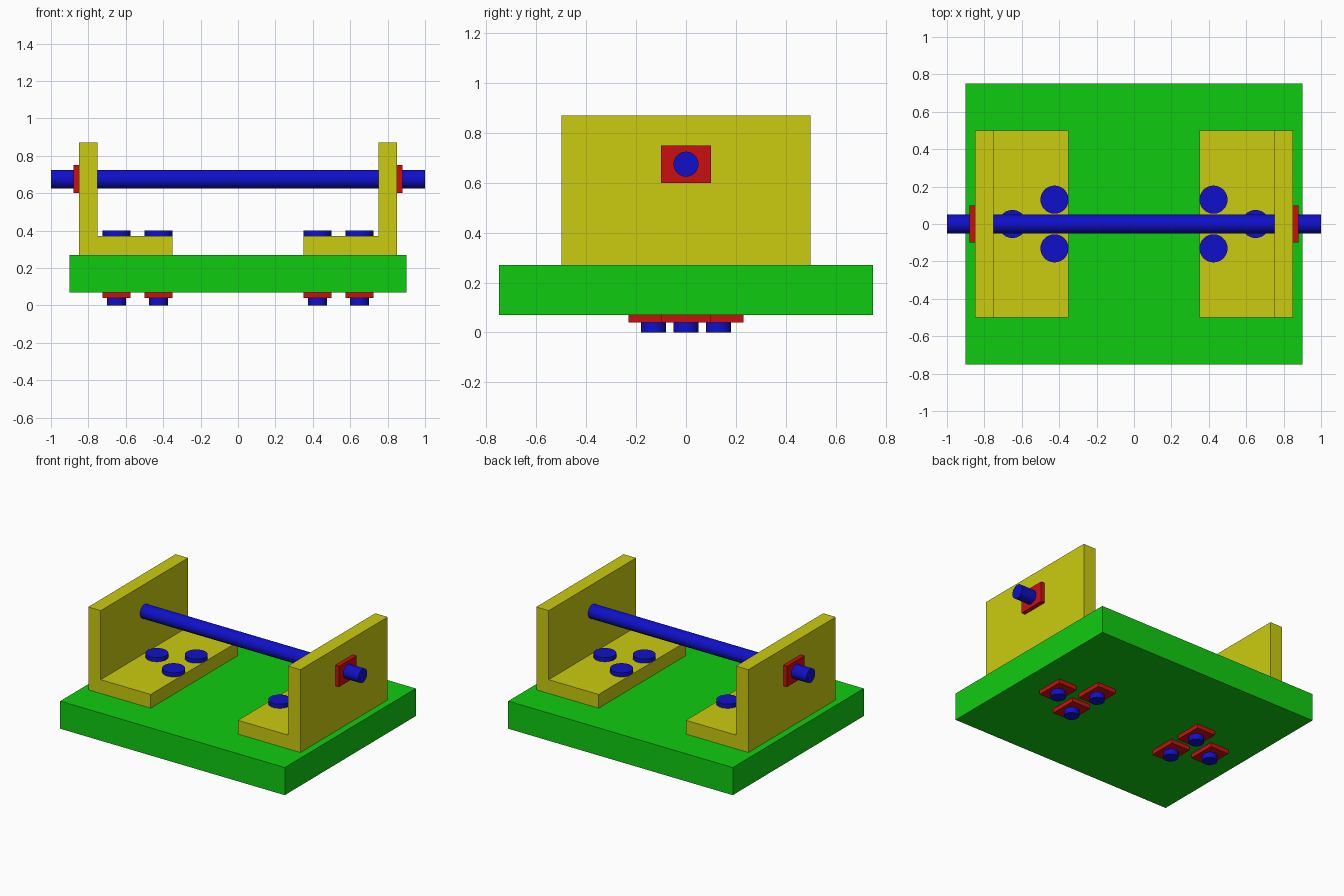
import bpy
import bmesh
import math

default = bpy.data.objects.get("Cube")
if default:
    bpy.data.objects.remove(default, do_unlink=True)


def material(name, rgb):
    mat = bpy.data.materials.new(name)
    mat.use_nodes = True
    mat.diffuse_color = (*rgb, 1)
    mat.node_tree.nodes["Principled BSDF"].inputs["Base Color"].default_value = (*rgb, 1)
    return mat


GREEN = material("green", (0.005, 0.6, 0.005))
YELLOW = material("yellow", (0.6, 0.6, 0.005))
RED = material("red", (0.6, 0.005, 0.005))
BLUE = material("blue", (0.005, 0.005, 0.6))


def box(name, mat, size, center):
    bpy.ops.mesh.primitive_cube_add(size=1, location=center)
    obj = bpy.context.object
    obj.name = name
    obj.scale = size
    bpy.ops.object.transform_apply(location=False, rotation=False, scale=True)
    obj.data.materials.append(mat)
    return obj


def cylinder(name, mat, radius, length, center, along_x=False):
    bpy.ops.mesh.primitive_cylinder_add(
        vertices=48, radius=radius, depth=length, location=center,
        rotation=(0, math.pi / 2 if along_x else 0, 0))
    obj = bpy.context.object
    obj.name = name
    obj.data.materials.append(mat)
    bpy.ops.object.shade_smooth_by_angle(angle=math.radians(30))
    return obj


def bracket(name, side):
    # L-shaped profile extruded along y
    profile = [(0.35, 0.27), (0.85, 0.27), (0.85, 0.87),
               (0.75, 0.87), (0.75, 0.37), (0.35, 0.37)]
    bm = bmesh.new()
    face = bm.faces.new([bm.verts.new((side * x, -0.5, z)) for x, z in profile])
    ext = bmesh.ops.extrude_face_region(bm, geom=[face])
    verts = [v for v in ext["geom"] if isinstance(v, bmesh.types.BMVert)]
    bmesh.ops.translate(bm, verts=verts, vec=(0, 1, 0))
    bmesh.ops.recalc_face_normals(bm, faces=bm.faces)
    mesh = bpy.data.meshes.new(name)
    bm.to_mesh(mesh)
    bm.free()
    mesh.materials.append(YELLOW)
    bpy.context.collection.objects.link(bpy.data.objects.new(name, mesh))


# Base plate and rod
box("base_plate", GREEN, (1.8, 1.5, 0.2), (0, 0, 0.17))
cylinder("rod", BLUE, 0.05, 2, (0, 0, 0.675), along_x=True)

# Brackets, rod nuts and three bolts on each side
for label, side in (("left", 1), ("right", -1)):
    bracket(label + "_bracket", side)
    box(label + "_rod_nut", RED, (0.03, 0.2, 0.15), (side * 0.865, 0, 0.675))
    for i, (x, y) in enumerate([(0.425, -0.13), (0.425, 0.13), (0.65, 0)], 1):
        tag = f"{label}_bolt_{i}"
        cylinder(tag + "_head", BLUE, 0.075, 0.03, (side * x, y, 0.385))
        cylinder(tag + "_shank", BLUE, 0.05, 0.37, (side * x, y, 0.185))
        box(tag + "_nut", RED, (0.15, 0.2, 0.03), (side * x, y, 0.055))
